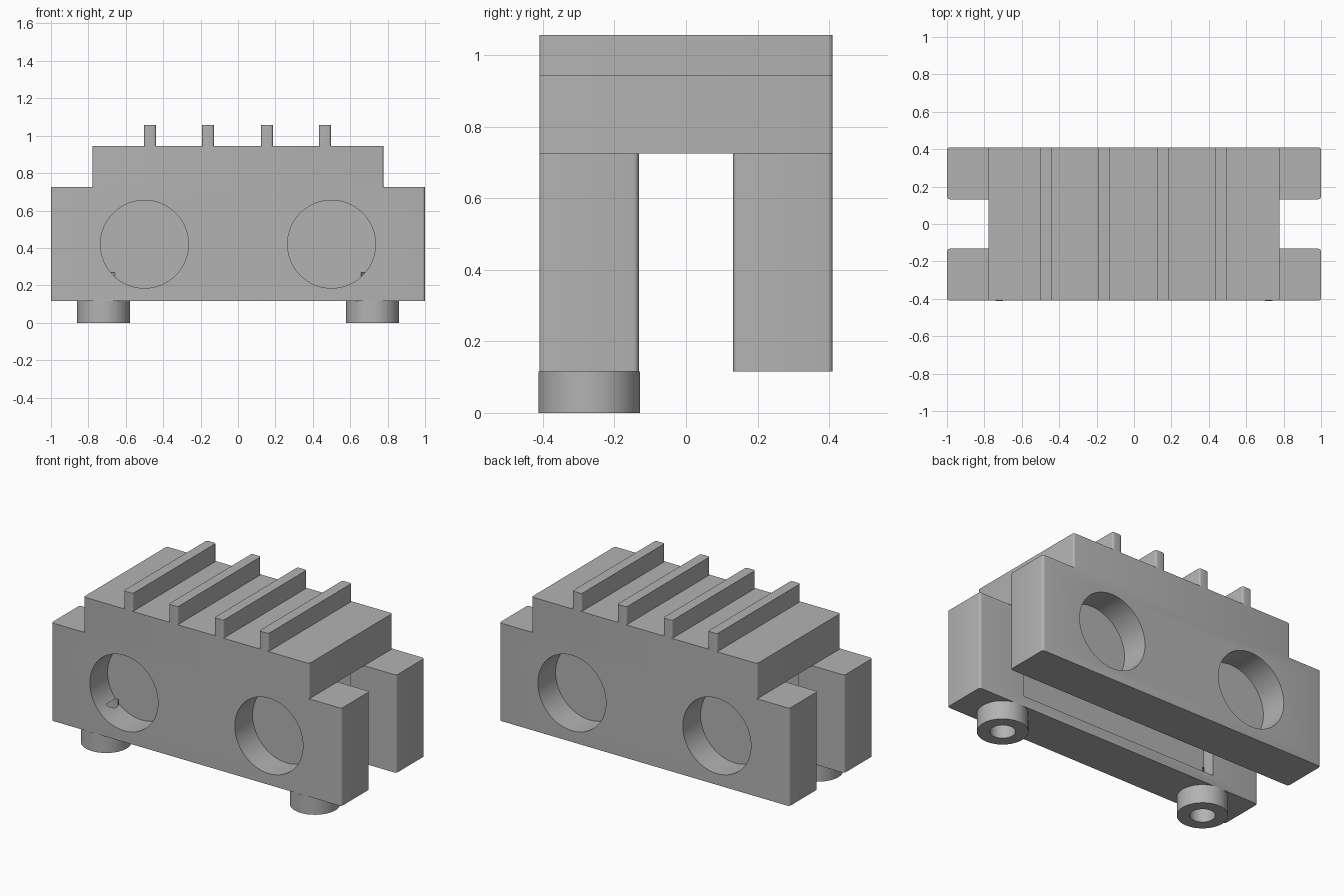
import bpy, bmesh, math
from mathutils import Matrix, Vector

if "Cube" in bpy.data.objects:
    bpy.data.objects.remove(bpy.data.objects["Cube"])

grey = bpy.data.materials.new("plain grey")
grey.diffuse_color = (0.45, 0.45, 0.45, 1)
grey.use_nodes = True
grey.node_tree.nodes["Principled BSDF"].inputs["Base Color"].default_value = grey.diffuse_color


def finish(name, bm):
    me = bpy.data.meshes.new(name)
    bmesh.ops.recalc_face_normals(bm, faces=bm.faces)
    bm.to_mesh(me)
    bm.free()
    ob = bpy.data.objects.new(name, me)
    bpy.context.collection.objects.link(ob)
    me.materials.append(grey)
    return ob


def box(name, x0, x1, y0, y1, z0, z1, r=0.0):
    """Box, optionally with rounded vertical edges."""
    bm = bmesh.new()
    bmesh.ops.create_cube(bm, size=1)
    for v in bm.verts:
        v.co = Vector((x1 if v.co.x > 0 else x0,
                       y1 if v.co.y > 0 else y0,
                       z1 if v.co.z > 0 else z0))
    if r:
        up = [e for e in bm.edges
              if abs(e.verts[0].co.z - e.verts[1].co.z) > 1e-4]
        bmesh.ops.bevel(bm, geom=up, offset=r, segments=4, profile=0.5,
                        affect='EDGES')
    return finish(name, bm)


def cyl(name, centre, r, length, along_y=False):
    bm = bmesh.new()
    rot = Matrix.Rotation(math.pi / 2, 4, 'X') if along_y else Matrix()
    bmesh.ops.create_cone(bm, cap_ends=True, segments=64, radius1=r,
                          radius2=r, depth=length,
                          matrix=Matrix.Translation(centre) @ rot)
    return finish(name, bm)


def cut(ob, cutters):
    for c in cutters:
        m = ob.modifiers.new("cut", 'BOOLEAN')
        m.operation = 'DIFFERENCE'
        m.solver = 'EXACT'
        m.object = c
    bpy.context.view_layer.update()
    dg = bpy.context.evaluated_depsgraph_get()
    me = bpy.data.meshes.new_from_object(ob.evaluated_get(dg))
    ob.modifiers.clear()
    ob.data = me
    for c in cutters:
        bpy.data.objects.remove(c)


def smooth(ob):
    bpy.ops.object.select_all(action='DESELECT')
    ob.select_set(True)
    bpy.context.view_layer.objects.active = ob
    bpy.ops.object.shade_smooth_by_angle(angle=math.radians(30))


parts = []

# Two side plates: round blind holes outside, shallow recess inside
for name, s in (("front_plate", -1), ("back_plate", 1)):
    y0, y1 = sorted((s * 0.41, s * 0.132))
    plate = box(name, -1, 1, y0, y1, 0.115, 0.725, 0.015)
    cutters = [cyl("hole_cutter", (x, s * 0.385, 0.42), 0.235, 0.3, True)
               for x in (-0.5, 0.5)]
    ry0, ry1 = sorted((s * 0.215, s * 0.1))
    cutters.append(box("recess_cutter", -0.68, 0.68, ry0, ry1, 0.18, 0.66))
    if s < 0:
        cutters += [cyl("bore_cutter", (x, -0.27, 0.135), 0.071, 0.27)
                    for x in (-0.72, 0.72)]
    cut(plate, cutters)
    parts.append(plate)

# Upper block bridging the plates
parts.append(box("upper_block", -0.778, 0.778, -0.41, 0.41, 0.725, 0.945, 0.012))

# Ribs across the top
for i, x in enumerate((-0.47, -0.16, 0.155, 0.465)):
    parts.append(box(f"top_rib_{i + 1}", x - 0.032, x + 0.032,
                     -0.41, 0.41, 0.945, 1.057, 0.012))

# Hollow round feet under the front plate
for name, x in (("left_foot", -0.72), ("right_foot", 0.72)):
    foot = cyl(name, (x, -0.27, 0.0575), 0.142, 0.115)
    cut(foot, [cyl("foot_cutter", (x, -0.27, 0.05), 0.071, 0.4)])
    parts.append(foot)

for p in parts:
    smooth(p)
